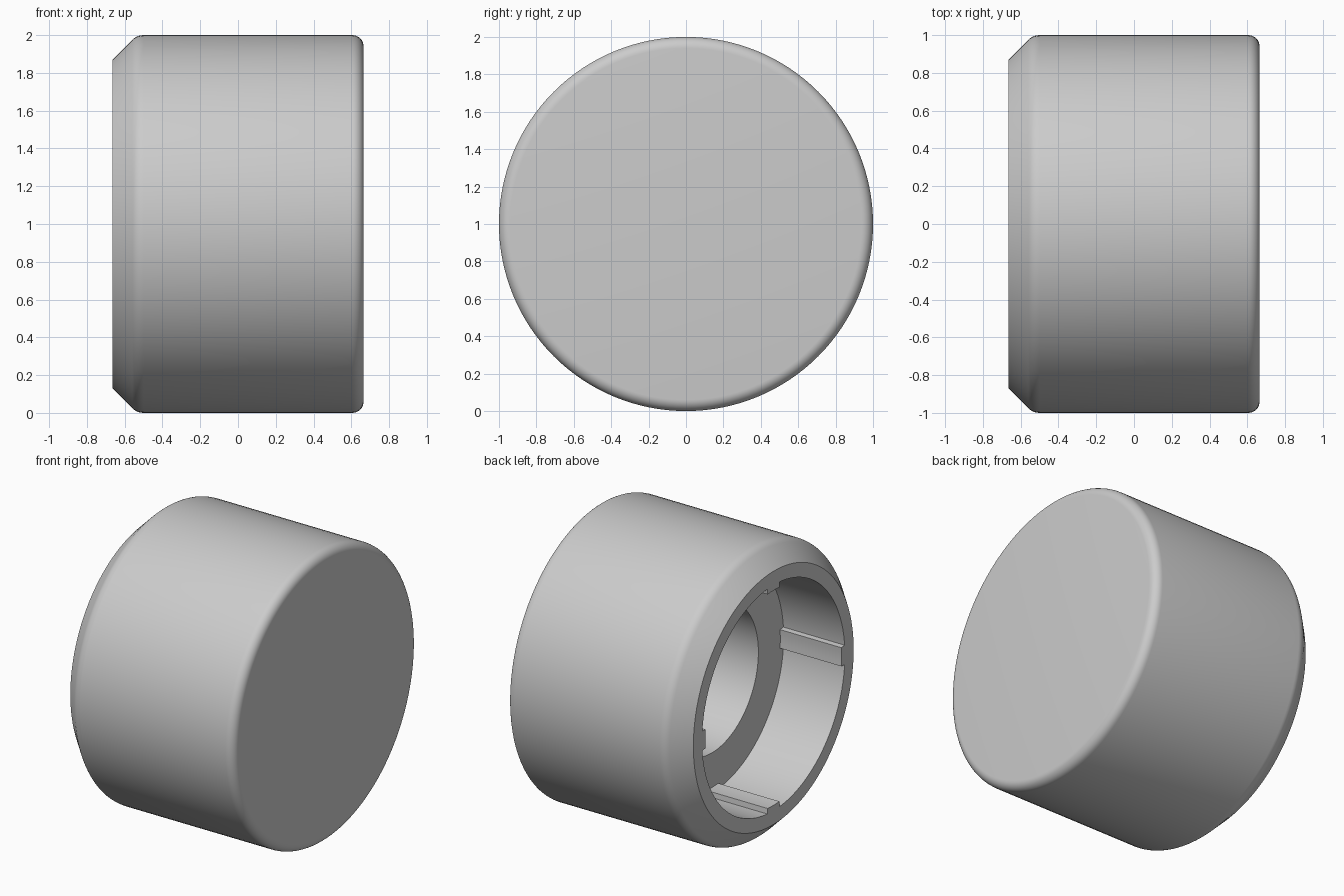
import bpy, bmesh, math
from mathutils import Vector, Matrix

cube = bpy.data.objects.get("Cube")
if cube:
    bpy.data.objects.remove(cube)

AXIS_Z = 1.0        # height of the turning axis
RIM_X, END_X = -0.665, 0.665
FLOOR_X = -0.20     # floor of the wide bore
BORE_R = 0.775

grey = bpy.data.materials.new("light grey")
grey.use_nodes = True
colour = (0.6, 0.6, 0.6, 1.0)
grey.diffuse_color = colour
grey.node_tree.nodes["Principled BSDF"].inputs["Base Color"].default_value = colour


def finish(bm, name):
    bmesh.ops.recalc_face_normals(bm, faces=bm.faces)
    mesh = bpy.data.meshes.new(name)
    bm.to_mesh(mesh)
    bm.free()
    mesh.materials.append(grey)
    obj = bpy.data.objects.new(name, mesh)
    obj.location.z = AXIS_Z
    bpy.context.collection.objects.link(obj)
    bpy.ops.object.select_all(action='DESELECT')
    obj.select_set(True)
    bpy.context.view_layer.objects.active = obj
    bpy.ops.object.shade_smooth_by_angle(angle=math.radians(30))
    return obj


def arc(cx, cr, radius, start, end, steps):
    """Points (x, radius) along a rounded corner, angles in degrees."""
    angles = [math.radians(start + (end - start) * i / steps) for i in range(steps + 1)]
    return [(cx + radius * math.cos(a), cr + radius * math.sin(a)) for a in angles]


# Body: one closed-end cup profile turned about the x axis
profile = [(0.5, 0), (0.5, 0.5), (FLOOR_X, 0.5), (FLOOR_X, BORE_R),
           (RIM_X, BORE_R), (RIM_X, 0.87)]
profile += arc(-0.5, 0.915, 0.085, 135, 90, 5)
profile += arc(END_X - 0.06, 0.94, 0.06, 90, 0, 8)
profile.append((END_X, 0))

bm = bmesh.new()
verts = [bm.verts.new((x, 0, r)) for x, r in profile]
edges = [bm.edges.new(pair) for pair in zip(verts, verts[1:])]
bmesh.ops.spin(bm, geom=verts + edges, cent=(0, 0, 0), axis=(1, 0, 0),
               angle=math.tau, steps=128)
bmesh.ops.remove_doubles(bm, verts=bm.verts, dist=1e-5)
finish(bm, "cap_body")

# Ribs: four shallow keys along the wall of the wide bore
HALF_ANGLE, STEPS = 0.087, 4
for i, name in enumerate(["top", "back", "bottom", "front"]):
    sweep = [HALF_ANGLE * (2 * s / STEPS - 1) for s in range(STEPS + 1)]
    outline = [(0.738, a) for a in sweep] + [(BORE_R, a) for a in reversed(sweep)]
    bm = bmesh.new()
    face = bm.faces.new([bm.verts.new((RIM_X, r * math.sin(a), r * math.cos(a)))
                         for r, a in outline])
    extruded = bmesh.ops.extrude_face_region(bm, geom=[face], use_keep_orig=True)
    moved = [g for g in extruded["geom"] if isinstance(g, bmesh.types.BMVert)]
    bmesh.ops.translate(bm, verts=moved, vec=Vector((FLOOR_X - RIM_X, 0, 0)))
    bmesh.ops.rotate(bm, verts=bm.verts, cent=(0, 0, 0),
                     matrix=Matrix.Rotation(-i * math.pi / 2, 3, 'X'))
    finish(bm, name + "_bore_rib")
